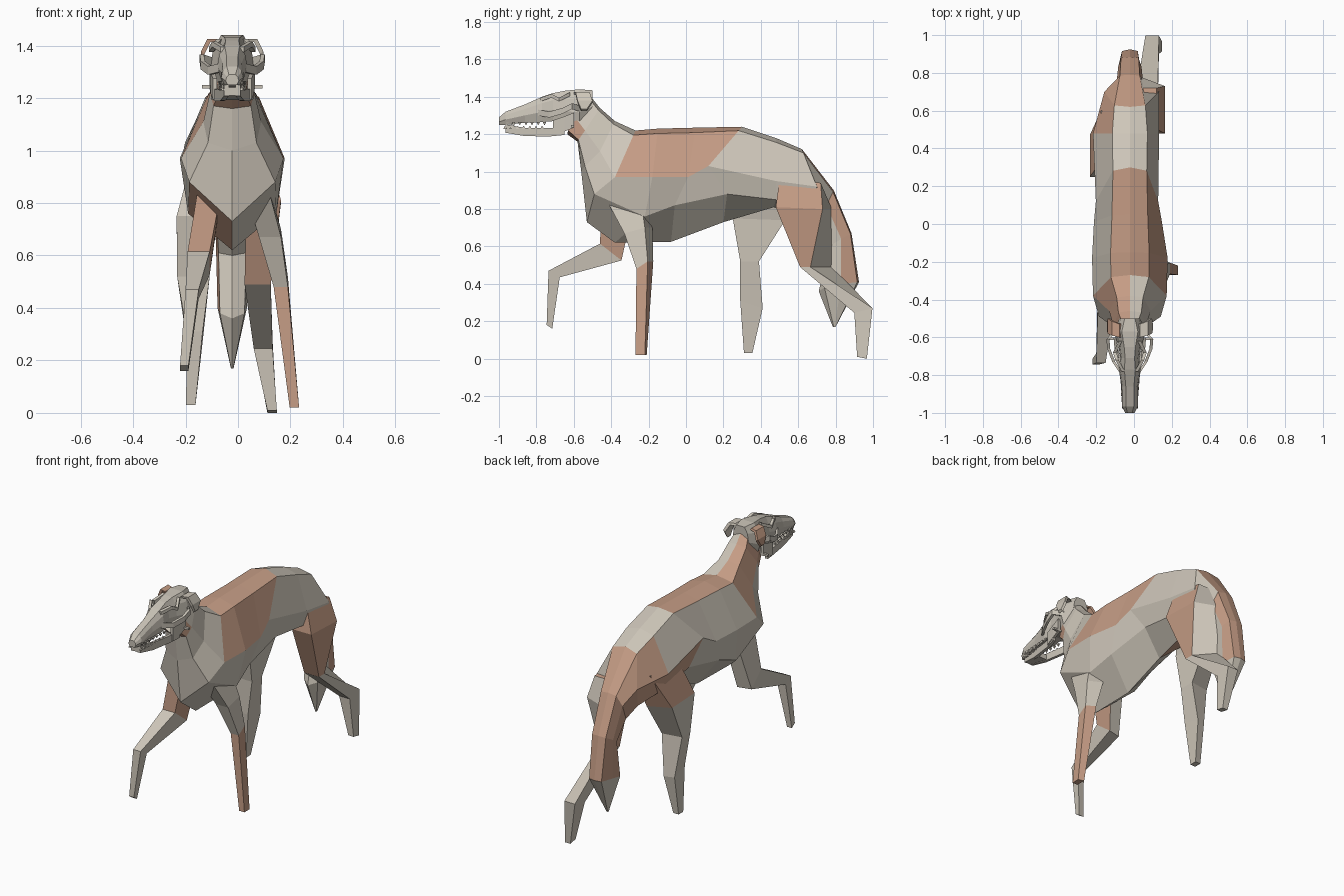
import bpy, bmesh

if "Cube" in bpy.data.objects:
    bpy.data.objects.remove(bpy.data.objects["Cube"])

CX = -0.022  # midline of the animal


def material(name, rgb):
    m = bpy.data.materials.new(name)
    m.diffuse_color = (*rgb, 1)
    m.use_nodes = True
    m.node_tree.nodes["Principled BSDF"].inputs["Base Color"].default_value = m.diffuse_color
    return m


MATS = [material("pale coat", (0.62, 0.57, 0.49)),
        material("brown patch", (0.56, 0.335, 0.235)),
        material("bone", (0.58, 0.54, 0.47))]


def loft(name, rings, rule):
    """Skin equal rings of points; rule(segment, column) gives the material index."""
    bm = bmesh.new()
    vs = [[bm.verts.new(p) for p in r] for r in rings]
    n = len(rings[0])
    for s in range(len(vs) - 1):
        for c in range(n):
            d = (c + 1) % n
            f = bm.faces.new((vs[s][c], vs[s][d], vs[s + 1][d], vs[s + 1][c]))
            f.material_index = rule(s, c)
    bm.faces.new(vs[0]).material_index = rule(0, 0)
    bm.faces.new(vs[-1]).material_index = rule(len(vs) - 2, 0)
    bmesh.ops.recalc_face_normals(bm, faces=bm.faces[:])
    me = bpy.data.meshes.new(name)
    bm.to_mesh(me)
    bm.free()
    for m in MATS:
        me.materials.append(m)
    ob = bpy.data.objects.new(name, me)
    bpy.context.collection.objects.link(ob)
    return ob


def bar(name, path, a, b, side, mat=2):
    """Four-sided bar running mostly along y."""
    rings = [[(CX + side * x + i * a, y, z + j * b)
              for i, j in ((-1, -1), (1, -1), (1, 1), (-1, 1))] for x, y, z in path]
    return loft(name, rings, lambda s, c: mat)


def body_ring(w, top, mid, low, bottom, shift=0):
    """Eight-sided section from half width and four (y, z) points."""
    shoulder = [t + (m - t) * 0.1 for t, m in zip(top, mid)]
    half = [(min(.75 * w, .03 + .36 * w), shoulder, 0), (w, mid, shift), (.84 * w, low, shift)]
    right = [(CX + x + s, *p) for x, p, s in half]
    left = [(CX - x + s, *p) for x, p, s in half[::-1]]
    return [(CX, *top)] + right + [(CX, *bottom)] + left


# Neck and trunk: half width, top, middle, lower and bottom points, sideways shift
trunk = [
    (.06, (-.50, 1.39), (-.60, 1.30), (-.63, 1.22), (-.635, 1.20)),
    (.085, (-.46, 1.34), (-.54, 1.22), (-.575, 1.17), (-.58, 1.16)),
    (.11, (-.38, 1.27), (-.46, 1.11), (-.54, 1.03), (-.56, 1.00)),
    (.195, (-.27, 1.22), (-.38, .97), (-.49, .88), (-.53, .73)),
    (.20, (-.15, 1.23), (-.18, .97), (-.22, .76), (-.38, .62)),
    (.18, (.05, 1.235), (.01, .97), (-.06, .82), (-.08, .625), -.01),
    (.165, (.30, 1.24), (.12, 1.03), (.22, .88), (.20, .73), -.015),
    (.175, (.48, 1.18), (.48, .95), (.48, .85), (.47, .81), -.02),
    (.145, (.62, 1.12), (.70, .92), (.66, .80), (.62, .76), .01)]
# Tail, drooping to a point
tail = [
    (.07, (.79, .90), (.75, .82), (.70, .72), (.68, .70)),
    (.062, (.885, .67), (.83, .64), (.78, .61), (.76, .60)),
    (.056, (.925, .41), (.83, .40), (.74, .38), (.71, .36)),
    (.005, (.80, .17), (.795, .17), (.79, .17), (.785, .17))]


def coat(seg, col):
    """Columns 0-3 run down the right side, 4-7 back up the left."""
    if seg == 0:                          # throat
        return int(col not in (0, 1))
    if seg < 3:                           # left of neck
        return int(col in (6, 7))
    if seg < 6:                           # saddle and left breast
        return int(col in (0, 1, 7) or (seg == 3 and col == 4))
    if seg < 8:                           # left haunch
        return int(col in (4, 5) or (seg == 7 and col == 6))
    if seg == 8:                          # rump
        return int(col in (0, 5, 6, 7))
    return int(seg < 11 and col in (0, 1, 5, 6, 7))


loft("body_and_tail", [body_ring(*s) for s in trunk + tail], coat)


def leg(name, joints, rule):
    """Each joint: centre x, half width, front (y, z), back (y, z), outer back corner inset."""
    rings = []
    for x, w, f, b, inset in joints:
        r, l = (inset, 0) if x > 0 else (0, inset)
        rings.append([(x - w, *f), (x + w, *f), (x + w, b[0] - r, b[1]), (x - w, b[0] - l, b[1])])
    return loft(name, rings, rule)


# Leg columns: 0 front, 1 right, 2 back, 3 left
leg("right_front_leg", [
    (.08, .045, (-.41, .82), (-.22, .84), .02),
    (.122, .042, (-.33, .67), (-.18, .70), .04),
    (.163, .027, (-.265, .48), (-.175, .52), .03),
    (.215, .018, (-.27, .02), (-.21, .02), .01)], lambda s, c: int(s == 2))
leg("left_front_leg", [
    (-.11, .045, (-.45, .84), (-.28, .82), 0),
    (-.15, .042, (-.46, .615), (-.345, .525), .02),
    (-.175, .025, (-.735, .47), (-.675, .435), .01),
    (-.205, .016, (-.745, .18), (-.715, .16), 0)], lambda s, c: int(s == 0 and c < 2))
leg("left_back_leg", [
    (-.115, .06, (.33, .97), (.60, .97), 0),
    (-.168, .066, (.25, .75), (.53, .74), .06),
    (-.17, .062, (.29, .52), (.39, .52), .02),
    (-.165, .03, (.29, .31), (.41, .27), .02),
    (-.18, .018, (.31, .03), (.355, .03), 0)], lambda s, c: int(s == 0 and c > 1))
leg("right_back_leg", [
    (.06, .06, (.50, .96), (.72, .94), 0),
    (.098, .066, (.48, .81), (.78, .80), .05),
    (.075, .05, (.61, .49), (.78, .49), .115),
    (.096, .036, (.90, .245), (.997, .27), 0),
    (.13, .018, (.915, .01), (.967, 0), 0)], lambda s, c: int(s < 2 and c != 2))

# Skull: y, half width, top, bottom
skull = [(-1.0, .025, 1.29, 1.25), (-.965, .042, 1.32, 1.25), (-.86, .043, 1.36, 1.262),
         (-.77, .058, 1.40, 1.265), (-.71, .05, 1.42, 1.27), (-.65, .06, 1.432, 1.25),
         (-.57, .085, 1.44, 1.235), (-.50, .055, 1.435, 1.29)]
rings = []
for y, w, t, b in skull:
    half = [(k * w, t - g * (t - b)) for k, g in ((.5, 0), (.85, .25), (1, .6), (.7, 1))]
    rings.append([(CX + x, y, z) for x, z in half] + [(CX - x, y, z) for x, z in half[::-1]])
loft("skull", rings, lambda s, c: 2)
bar("chin", [(0, -.965, 1.225), (0, -.84, 1.208)], .028, .016, 1)


def tooth(name, x, y, z, height):
    """Tapered four-sided peg."""
    rings = [[(x + i * r, y + j * 1.6 * r, zz)
              for i, j in ((-1, -1), (1, -1), (1, 1), (-1, 1))]
             for r, zz in ((.006, z), (.001, z + height))]
    loft(name, rings, lambda s, c: 2)


for side, word in ((1, "right"), (-1, "left")):
    # Jaw branch with its tall hinge plate and spur
    bar(word + "_jaw", [(.022, -.965, 1.23), (.036, -.86, 1.212), (.055, -.73, 1.21),
                        (.072, -.65, 1.218)], .009, .022, side)
    bar(word + "_jaw_hinge", [(.066, -.71, 1.235), (.074, -.65, 1.255),
                              (.078, -.60, 1.275)], .008, .04, side)
    bar(word + "_jaw_spur", [(.085, -.615, 1.243), (.085, -.60, 1.243)], .03, .006, side)
    # Cheekbone and brow arches around the open eye socket
    bar(word + "_cheekbone", [(.045, -.79, 1.315), (.085, -.73, 1.305), (.112, -.66, 1.325),
                              (.116, -.61, 1.35), (.07, -.56, 1.335)], .008, .016, side)
    bar(word + "_brow", [(.035, -.78, 1.385), (.068, -.72, 1.405), (.08, -.68, 1.385),
                         (.05, -.62, 1.415)], .009, .010, side)
    # Teeth, with longer canines
    for i in range(7):
        size = .026 if i == 1 else .016
        x, y = CX + side * (.036 + .002 * i), -.955 + i * .033
        tooth(word + "_upper_tooth", x, y, 1.266, -size)
        tooth(word + "_lower_tooth", x, y - .012, 1.228, size)
    # Folded ear: x, front y, back y, z
    flap = [(.055, -.60, -.53, 1.425), (.095, -.59, -.515, 1.425),
            (.118, -.58, -.50, 1.38), (.122, -.56, -.53, 1.335)]
    loft(word + "_ear",
         [[(CX + side * (x - d), y, z - d) for y, d in ((a, 0), (b, 0), (b, .012), (a, .012))]
          for x, a, b, z in flap], lambda s, c, m=int(side < 0): m)
